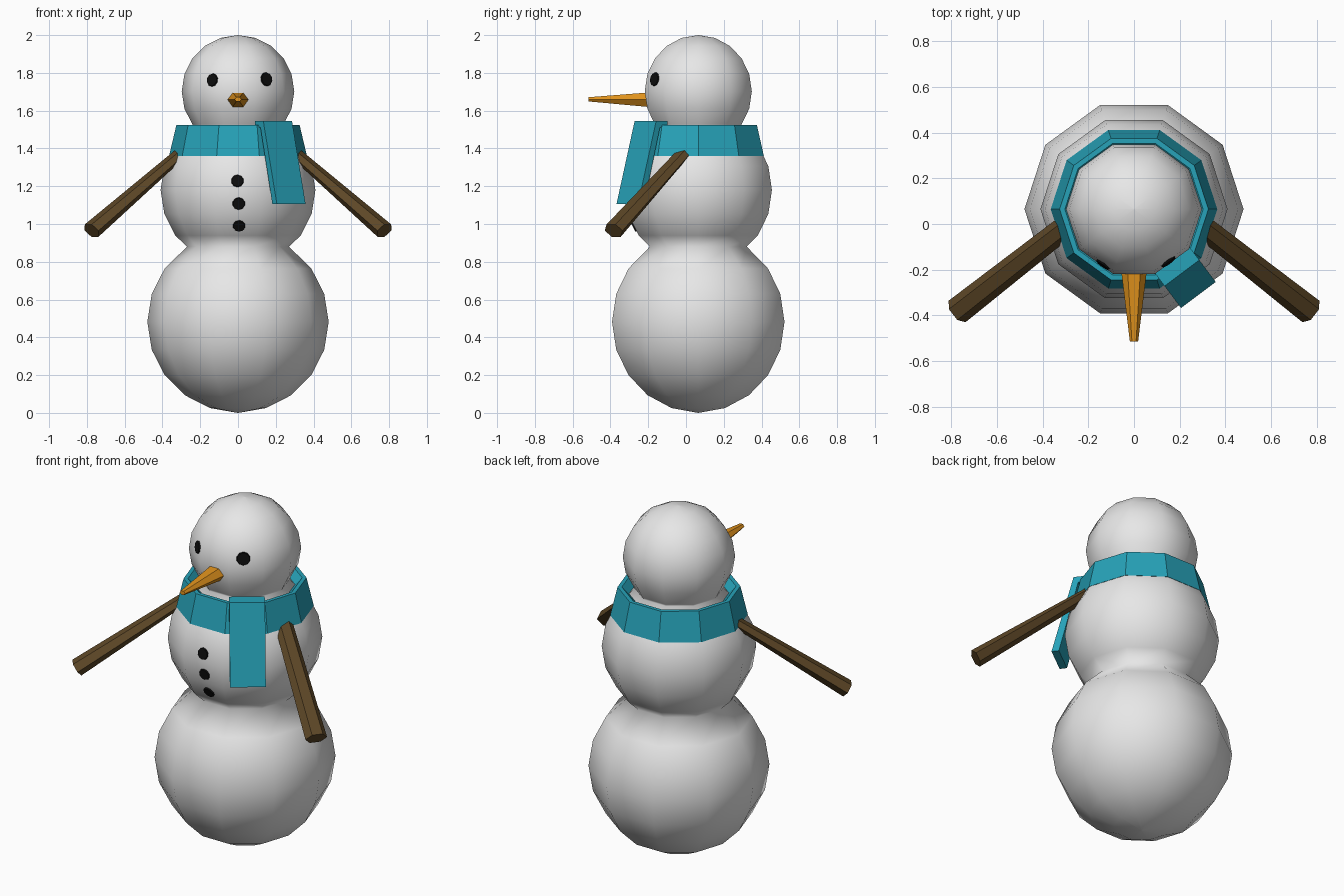
import bpy, bmesh, math
from mathutils import Vector, Matrix
from mathutils.bvhtree import BVHTree

if "Cube" in bpy.data.objects:
    bpy.data.objects.remove(bpy.data.objects["Cube"])

CY = 0.065  # y of the vertical body axis


def material(name, rgb):
    m = bpy.data.materials.new(name)
    m.diffuse_color = (*rgb, 1)
    m.use_nodes = True
    m.node_tree.nodes["Principled BSDF"].inputs["Base Color"].default_value = m.diffuse_color
    return m


snow = material("snow_white", (0.80, 0.80, 0.80))
teal = material("teal_cloth", (0.02, 0.36, 0.48))
wood = material("brown_wood", (0.11, 0.063, 0.02))
orange = material("carrot_orange", (0.75, 0.29, 0.012))
coal = material("coal_black", (0.004, 0.004, 0.004))


def finish(name, bm, mat, smooth=False):
    bmesh.ops.recalc_face_normals(bm, faces=bm.faces[:])
    for f in bm.faces:
        f.smooth = smooth
    me = bpy.data.meshes.new(name)
    bm.to_mesh(me)
    bm.free()
    me.materials.append(mat)
    ob = bpy.data.objects.new(name, me)
    bpy.context.collection.objects.link(ob)
    return ob


def skin(bm, rings, closed=False):
    """Join rings of vertices with quads; cap the ends or close the loop."""
    vs = [[bm.verts.new(p) for p in r] for r in rings]
    n = len(vs[0])
    pairs = list(zip(vs, vs[1:])) + ([(vs[-1], vs[0])] if closed else [])
    for a, b in pairs:
        for i in range(n):
            j = (i + 1) % n
            bm.faces.new((a[i], a[j], b[j], b[i]))
    if not closed:
        bm.faces.new(vs[0])
        bm.faces.new(vs[-1])


def circle(r, z, n=10):
    return [Vector((r * math.cos(2 * math.pi * i / n), CY + r * math.sin(2 * math.pi * i / n), z))
            for i in range(n)]


def ball(r, z, lo, hi):
    """Profile points of a sphere between two latitudes, in 18 degree steps."""
    return [(r * math.cos(math.radians(a)), z + r * math.sin(math.radians(a)))
            for a in range(lo, hi + 1, 18)]


# body: three stacked snowballs as one turned shape
profile = ([(0.001, 0.0)] + ball(0.48, 0.482, -72, 36) + [(0.27, 0.88)]
           + ball(0.41, 1.18, -36, 36) + [(0.235, 1.515)]
           + ball(0.298, 1.702, -36, 72) + [(0.001, 2.0)])
bm = bmesh.new()
skin(bm, [circle(r, z) for r, z in profile])
body = finish("snow_body", bm, snow, smooth=True)
tree = BVHTree.FromPolygons([v.co for v in body.data.vertices],
                            [p.vertices[:] for p in body.data.polygons])

# scarf ring
bm = bmesh.new()
skin(bm, [circle(r, z) for r, z in
          [(0.365, 1.36), (0.326, 1.525), (0.303, 1.525), (0.25, 1.47), (0.33, 1.36)]], closed=True)
finish("scarf_ring", bm, teal)

# scarf tail: hooked strip hanging outwards over the ring
out, side = Vector((0.6, -0.8, 0)), Vector((0.8, 0.6, 0))
strip = [(0.275, 1.545), (0.35, 1.545), (0.47, 1.105), (0.43, 1.105), (0.325, 1.51), (0.275, 1.51)]
bm = bmesh.new()
skin(bm, [[Vector((0, CY, z)) + out * (d - 0.0) + side * s for d, z in strip]
          for s in (-0.095, 0.095)])
tail = finish("scarf_tail", bm, teal)


def hex_bar(name, a, b, size_a, size_b, mat):
    """Tapered six-sided bar; sizes are (horizontal, vertical) half widths."""
    axis = (b - a).normalized()
    u = axis.cross(Vector((0, 0, 1))).normalized()
    v = u.cross(axis)
    bm = bmesh.new()
    skin(bm, [[p + u * s[0] * math.cos(i * math.pi / 3) + v * s[1] * math.sin(i * math.pi / 3)
               for i in range(6)] for p, s in ((a, size_a), (b, size_b))])
    return finish(name, bm, mat)


# stick arms
for name, s in (("left_arm", 1), ("right_arm", -1)):
    hex_bar(name, Vector((s * 0.285, 0.0, 1.391)), Vector((s * 0.775, -0.383, 0.965)),
            (0.05, 0.026), (0.06, 0.046), wood)

# carrot nose
hex_bar("nose", Vector((0, -0.19, 1.658)), Vector((0, -0.515, 1.66)),
        (0.058, 0.045), (0.018, 0.013), orange)


# coal eyes and buttons: thin discs laid on the snow
def coal_disc(name, x, z, r):
    loc, nor, _, _ = tree.ray_cast(Vector((x, -2, z)), Vector((0, 1, 0)))
    if nor.y > 0:
        nor = -nor
    bm = bmesh.new()
    bmesh.ops.create_cone(bm, cap_ends=True, segments=10, radius1=r, radius2=r * 0.9, depth=0.009)
    rot = nor.to_track_quat('Z', 'Y').to_matrix().to_4x4()
    bm.transform(Matrix.Translation(loc + nor * 0.003) @ rot)
    finish(name, bm, coal)


coal_disc("right_eye", -0.135, 1.762, 0.036)
coal_disc("left_eye", 0.15, 1.766, 0.038)
for i, (x, z) in enumerate([(-0.003, 1.228), (0.004, 1.108), (0.006, 0.99)]):
    coal_disc(f"button_{i + 1}", x, z, 0.034)
